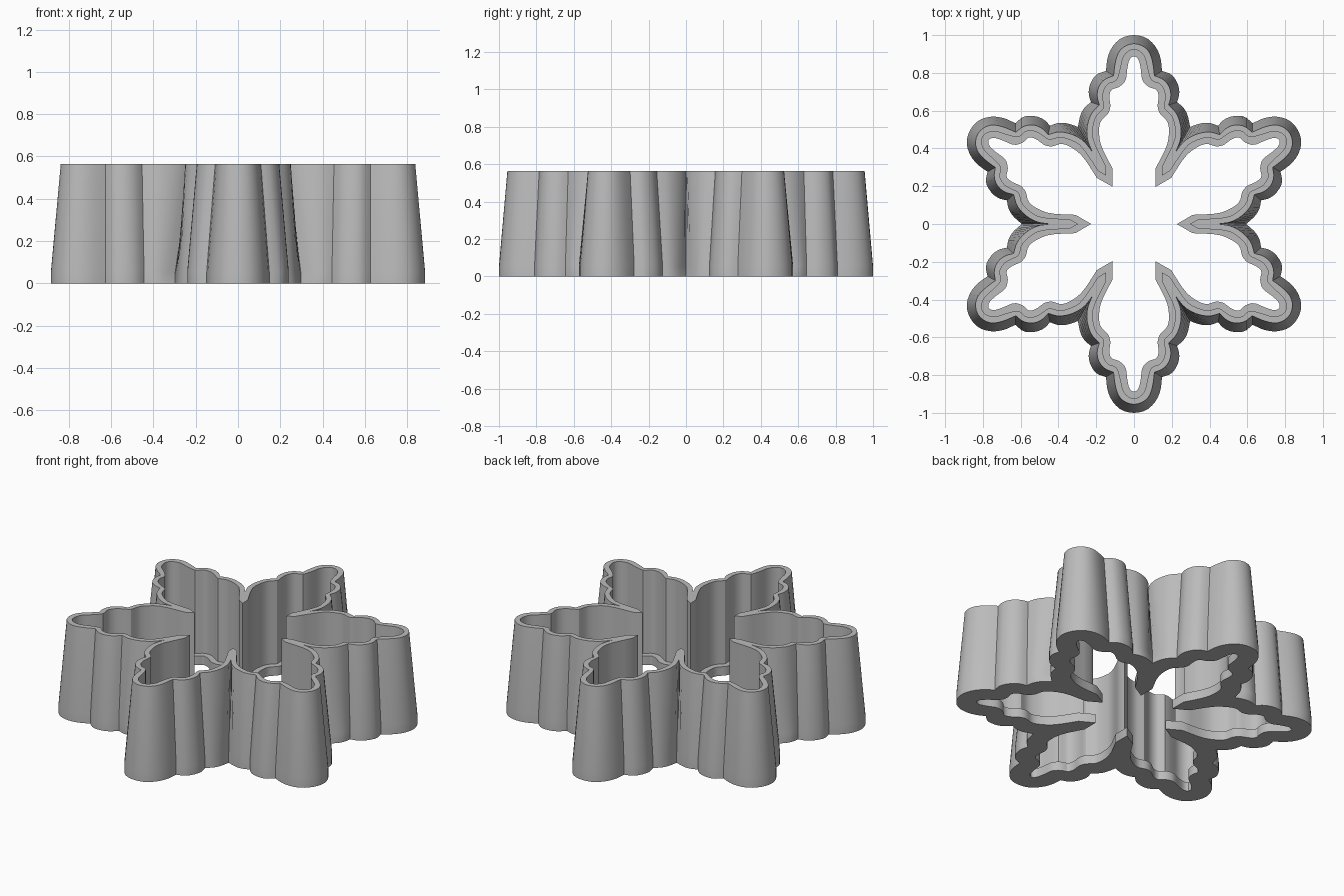
import bpy
import bmesh
from math import radians
from mathutils import Matrix, Vector

default = bpy.data.objects.get("Cube")
if default:
    bpy.data.objects.remove(default, do_unlink=True)

STEPS = 10
BASE, LEDGE, RIM = 0, 0.055, 0.565

# Half-petal outlines, tip to valley: three scalloped lobes each
FOOT = [
    [(0, 1), (.065, .985), (.113, .94), (.14, .88), (.148, .81)],
    [(.148, .81), (.2, .79), (.232, .74), (.24, .69), (.228, .645)],
    [(.228, .645), (.262, .615), (.284, .575), (.297, .514)],
]
RIM_OUTER = [
    [(0, .955), (.05, .94), (.083, .905), (.1, .85), (.108, .785)],
    [(.108, .785), (.155, .765), (.187, .725), (.195, .675), (.183, .63)],
    [(.183, .63), (.225, .585), (.247, .52), (.247, .45), (.222, .385)],
]
RIM_INNER = [
    [(0, .925), (.035, .91), (.06, .875), (.072, .82), (.092, .76)],
    [(.092, .76), (.137, .742), (.162, .7), (.163, .65), (.162, .61)],
    [(.162, .61), (.2, .57), (.217, .51), (.213, .44), (.148, .305)],
]
LEDGE_INNER = [
    [(0, .888), (.024, .87), (.036, .82), (.045, .76), (.08, .725)],
    [(.08, .725), (.12, .71), (.13, .67), (.125, .62), (.14, .58)],
    [(.14, .58), (.175, .545), (.185, .49), (.172, .41), (.113, .293)],
]


def spline(points, before, after, t):
    """Catmull-Rom point at t in 0..1, with neighbours beyond both ends."""
    pts = [Vector(p) for p in (before, *points, after)]
    spans = len(points) - 1
    i = min(int(t * spans), spans - 1)
    u = t * spans - i
    a, b, c, d = pts[i:i + 4]
    return 0.5 * (2 * b + (c - a) * u + (2 * a - 5 * b + 4 * c - d) * u ** 2
                  + (3 * b - a - 3 * c + d) * u ** 3)


def outline(lobes, valley, rounded):
    """Closed six-petal loop; rounded outlines flow through the lobe joints."""
    half = []
    for i, lobe in enumerate(lobes):
        before, after = lobe[0], lobe[-1]
        if i == 0:
            before = (-lobe[1][0], lobe[1][1])
        elif rounded:
            before = lobes[i - 1][-2]
        if rounded and i < len(lobes) - 1:
            after = lobes[i + 1][1]
        half += [spline(lobe, before, after, s / STEPS) for s in range(STEPS)]
    half += [Vector(lobes[-1][-1]), Vector(valley)]
    mirrored = [Vector((-p.x, p.y)) for p in reversed(half[1:])]
    petal = mirrored + half[:-1]
    loop = []
    for k in range(6):
        turn = Matrix.Rotation(radians(-60 * k), 2)
        loop += [turn @ p for p in petal]
    return loop


foot = outline(FOOT, FOOT[-1][-1], False)
rim_outer = outline(RIM_OUTER, RIM_OUTER[-1][-1], False)
rim_inner = outline(RIM_INNER, (.148, .256), True)
ledge_inner = outline(LEDGE_INNER, (.113, .197), True)

# Cross-section of the wall: foot, tapered outside, rim, inside, ledge
section = [(foot, BASE), (foot, LEDGE), (rim_outer, RIM), (rim_inner, RIM),
           (rim_inner, LEDGE), (ledge_inner, LEDGE), (ledge_inner, BASE)]

bm = bmesh.new()
rings = [[bm.verts.new((p.x, p.y, z)) for p in loop] for loop, z in section]
for r, ring in enumerate(rings):
    following = rings[(r + 1) % len(rings)]
    for i in range(len(ring)):
        j = (i + 1) % len(ring)
        bm.faces.new((ring[i], ring[j], following[j], following[i]))
bmesh.ops.remove_doubles(bm, verts=bm.verts[:], dist=0.0002)
bmesh.ops.recalc_face_normals(bm, faces=bm.faces[:])

mesh = bpy.data.meshes.new("cutter_wall")
bm.to_mesh(mesh)
bm.free()
cutter = bpy.data.objects.new("cutter_wall", mesh)
bpy.context.collection.objects.link(cutter)

# Plain grey plastic
grey = bpy.data.materials.new("grey_plastic")
grey.use_nodes = True
colour = (0.5, 0.5, 0.5, 1)
grey.diffuse_color = colour
grey.node_tree.nodes["Principled BSDF"].inputs["Base Color"].default_value = colour
mesh.materials.append(grey)

# Smooth scallops, crisp creases
bpy.ops.object.select_all(action='DESELECT')
cutter.select_set(True)
bpy.context.view_layer.objects.active = cutter
bpy.ops.object.shade_smooth_by_angle(angle=radians(30))
